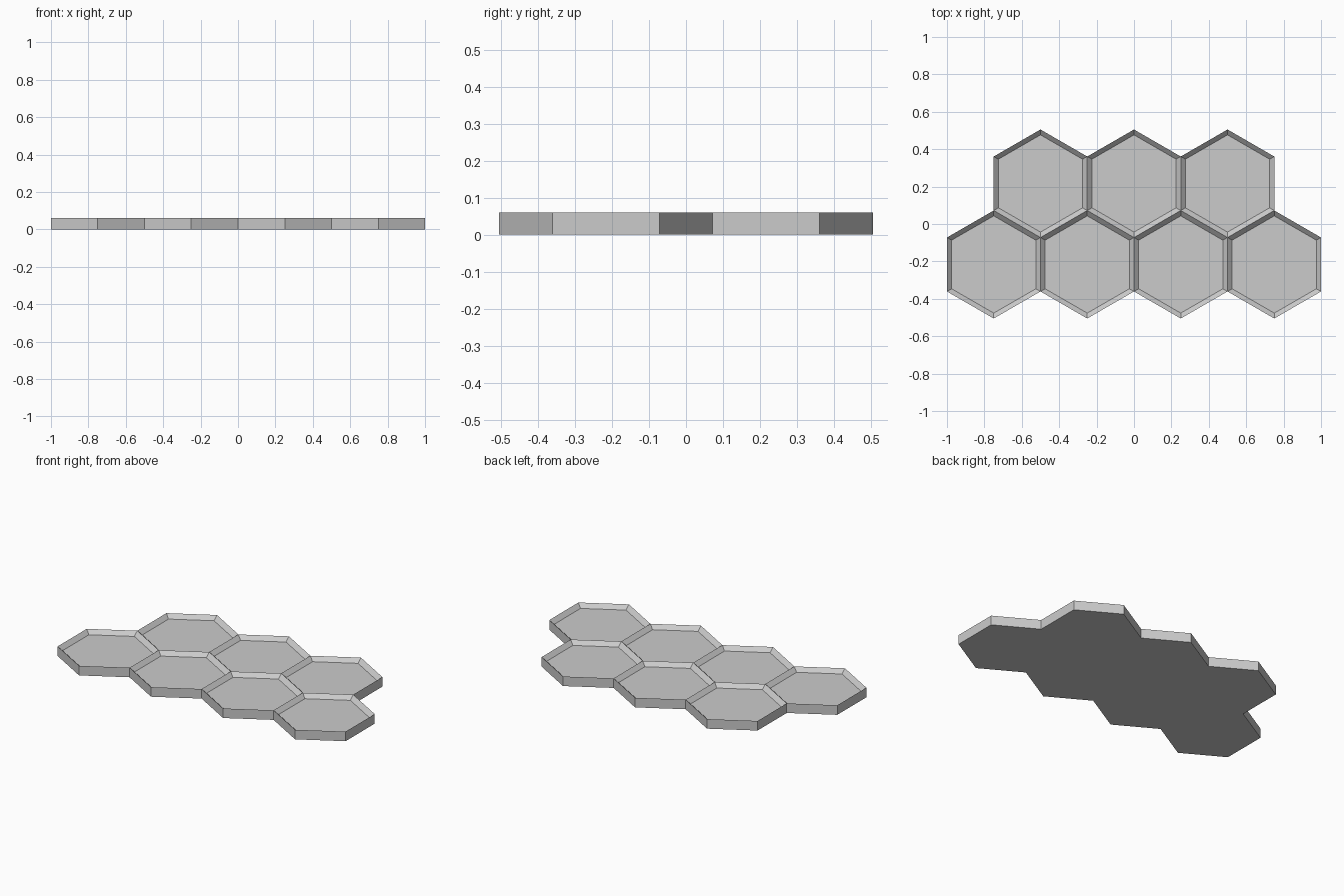
import bpy, bmesh
from math import sin, cos, pi, sqrt

if "Cube" in bpy.data.objects:
    bpy.data.objects.remove(bpy.data.objects["Cube"])

R = 0.5 / sqrt(3)        # corner radius of a tile 0.5 wide
ROW_Y = 0.75 * R         # rows interlock at 1.5 R
HEIGHT = 0.06
RIM_W, RIM_D = 0.025, 0.025

bm = bmesh.new()


def hexagon(cx, cy):
    verts = [bm.verts.new((cx + R * cos(pi / 6 + i * pi / 3),
                           cy + R * sin(pi / 6 + i * pi / 3), 0)) for i in range(6)]
    bm.faces.new(verts)


# Tile layout: four in the front row, three nested behind
for count, y in ((4, -ROW_Y), (3, ROW_Y)):
    for i in range(count):
        hexagon((i - (count - 1) / 2) * 0.5, y)
bmesh.ops.remove_doubles(bm, verts=bm.verts[:], dist=1e-4)

# Slab: raise the tiles, keeping the flat underside
base = bm.faces[:]
res = bmesh.ops.extrude_face_region(bm, geom=base, use_keep_orig=True)
top_verts = [g for g in res["geom"] if isinstance(g, bmesh.types.BMVert)]
bmesh.ops.translate(bm, verts=top_verts, vec=(0, 0, HEIGHT))
bmesh.ops.recalc_face_normals(bm, faces=bm.faces[:])

# Sloped rim around each recessed tile top
bm.normal_update()
tops = [f for f in bm.faces if all(v.co.z > HEIGHT / 2 for v in f.verts)]
bmesh.ops.inset_individual(bm, faces=tops, thickness=RIM_W, depth=-RIM_D,
                           use_even_offset=True)

mesh = bpy.data.meshes.new("hex_tiles")
bm.to_mesh(mesh)
bm.free()
obj = bpy.data.objects.new("hex_tiles", mesh)
bpy.context.collection.objects.link(obj)
